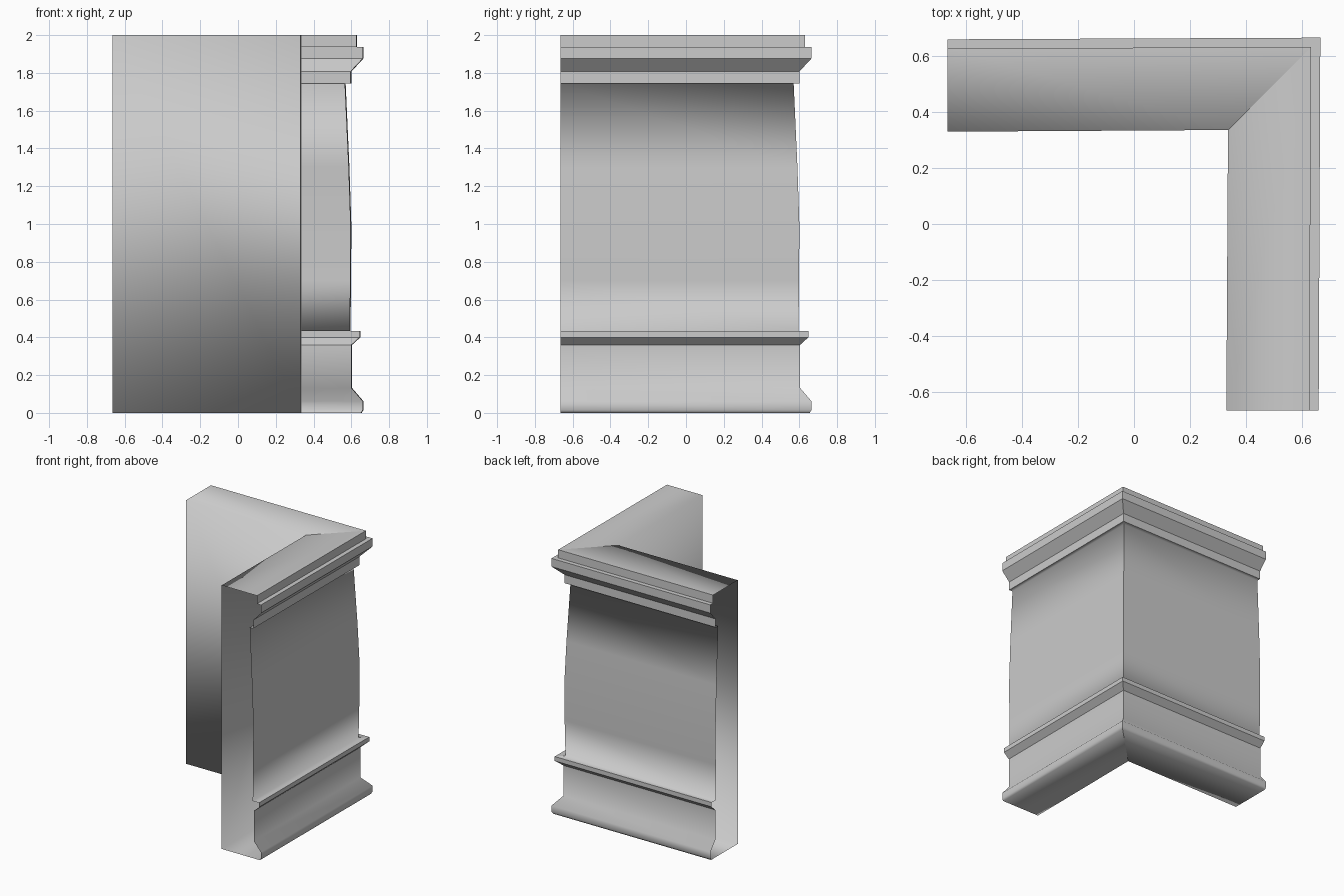
import bpy, bmesh

cube = bpy.data.objects.get("Cube")
if cube:
    bpy.data.objects.remove(cube, do_unlink=True)

# Plain grey plaster
plaster = bpy.data.materials.new("light_grey_plaster")
plaster.use_nodes = True
grey = (0.6, 0.6, 0.6, 1)
plaster.diffuse_color = grey
plaster.node_tree.nodes["Principled BSDF"].inputs["Base Color"].default_value = grey

END = -0.665    # open end of each arm
SKEW = 0.006    # arms lean in slightly towards their ends

# Moulding cross-section: distance outwards, height, crisp edge or soft edge
base = [(0.335, 0, False), (0.655, 0, False), (0.664, 0.015, False),
        (0.664, 0.062, False), (0.604, 0.132, False)]
rail = [(0.604, 0.36, True), (0.648, 0.4, True), (0.648, 0.433, True)]
panel = [(0.595, 0.433, False), (0.599, 0.7, False), (0.6, 1.0, False),
         (0.59, 1.3, False), (0.57, 1.743, False)]
cornice = [(0.6, 1.743, True), (0.6, 1.807, True), (0.664, 1.876, True),
           (0.664, 1.938, True), (0.631, 1.938, True), (0.631, 2, True)]
top = [(0.335, 2, False)]
profile = base + rail + panel + cornice + top

# Sweep the section from one open end, around the mitre, to the other
stations = [lambda d: (END, d - SKEW), lambda d: (d, d), lambda d: (d - SKEW, END)]
bm = bmesh.new()
rings = [[bm.verts.new((*place(d), z)) for d, z, _ in profile] for place in stations]
n = len(profile)
for a, b in zip(rings, rings[1:]):
    for i in range(n):
        j = (i + 1) % n
        face = bm.faces.new((a[i], a[j], b[j], b[i]))
        face.smooth = True
    for i, (_, _, crisp) in enumerate(profile):
        bm.edges.get((a[i], b[i])).smooth = not crisp

# The mitre is a crisp crease
for i in range(n):
    bm.edges.get((rings[1][i], rings[1][(i + 1) % n])).smooth = False

# Make the faces point outwards
bm.normal_update()
lowest = min(bm.faces, key=lambda f: f.calc_center_median().z)
if lowest.normal.z > 0:
    bmesh.ops.reverse_faces(bm, faces=bm.faces[:])

mesh = bpy.data.meshes.new("corner_moulding")
bm.to_mesh(mesh)
bm.free()
mesh.materials.append(plaster)
moulding = bpy.data.objects.new("corner_moulding", mesh)
bpy.context.collection.objects.link(moulding)
